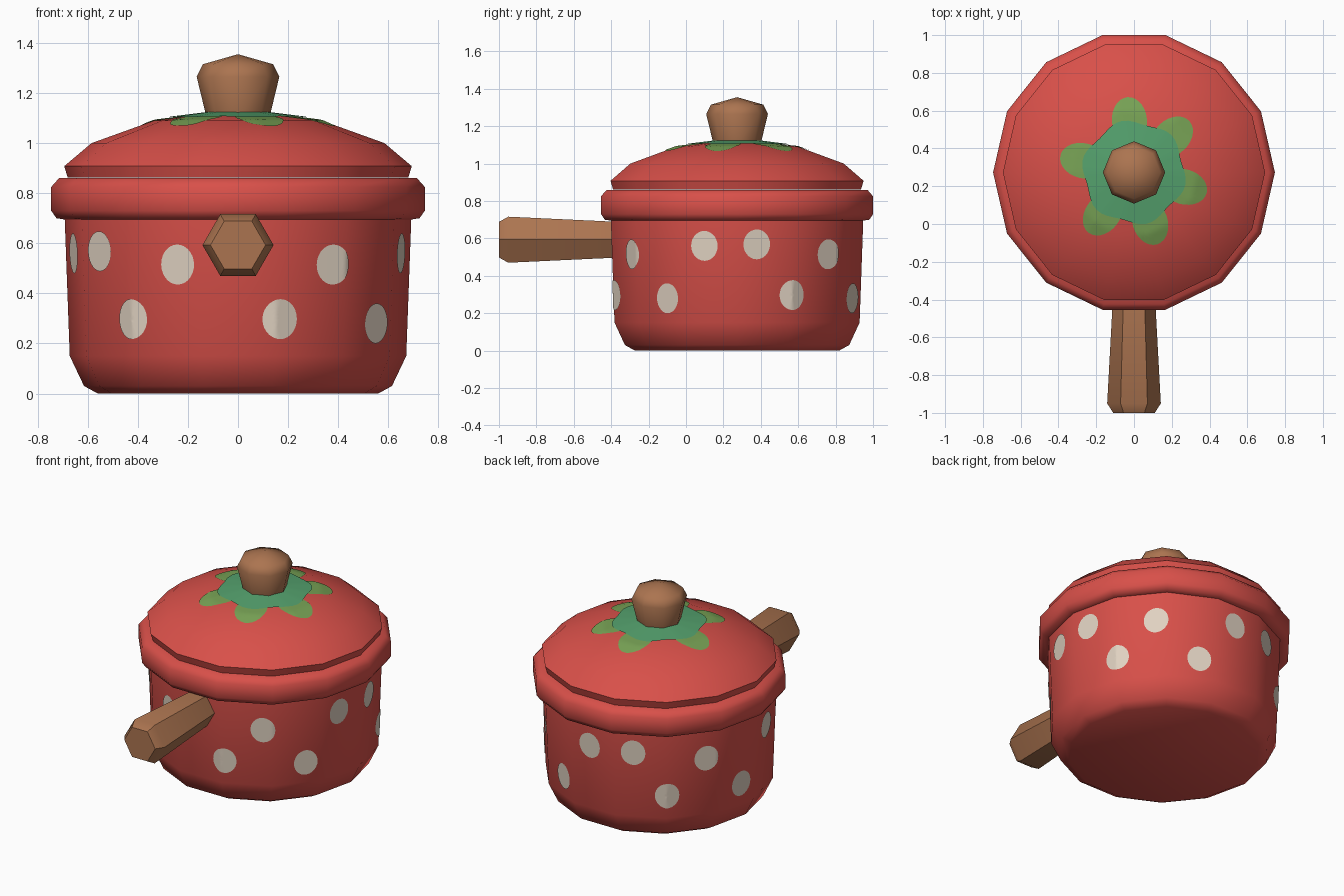
import bpy, bmesh, math
from mathutils import Vector
from mathutils.bvhtree import BVHTree

if "Cube" in bpy.data.objects:
    bpy.data.objects.remove(bpy.data.objects["Cube"])

CY = 0.273          # pot axis lies at x = 0, y = CY
SIDES = 14


def material(name, rgb):
    m = bpy.data.materials.new(name)
    m.diffuse_color = (*rgb, 1.0)
    m.use_nodes = True
    m.node_tree.nodes["Principled BSDF"].inputs["Base Color"].default_value = m.diffuse_color
    return m


RED = material("red enamel", (0.69, 0.08, 0.067))
CREAM = material("cream spots", (0.74, 0.64, 0.53))
WOOD = material("brown wood", (0.41, 0.175, 0.08))
TEAL = material("deep green", (0.09, 0.36, 0.155))
LEAF = material("leaf green", (0.185, 0.36, 0.09))


def finish(name, bm, mat, angle):
    me = bpy.data.meshes.new(name)
    bm.to_mesh(me)
    bm.free()
    me.materials.append(mat)
    ob = bpy.data.objects.new(name, me)
    bpy.context.collection.objects.link(ob)
    bpy.ops.object.select_all(action='DESELECT')
    ob.select_set(True)
    bpy.context.view_layer.objects.active = ob
    bpy.ops.object.shade_smooth_by_angle(angle=math.radians(angle))
    return ob


def lathe(name, profile, sides, mat, place, angle=50):
    """Spin (radius, height) points; place maps local x, y, h to the scene. Ends are capped."""
    bm = bmesh.new()
    rings = []
    for r, h in profile:
        if r == 0:
            rings.append([bm.verts.new(place(0, 0, h))] * sides)
        else:
            rings.append([bm.verts.new(place(r * math.cos(t), r * math.sin(t), h))
                          for t in (2 * math.pi * i / sides for i in range(sides))])
    for a, b in zip(rings, rings[1:]):
        for i in range(sides):
            j = (i + 1) % sides
            bm.faces.new(list(dict.fromkeys((a[i], a[j], b[j], b[i]))))
    for ring in (rings[0], rings[-1]):
        if ring[0] is not ring[1]:
            bm.faces.new(ring)
    bmesh.ops.recalc_face_normals(bm, faces=bm.faces)
    return finish(name, bm, mat, angle)


def upright(x, y, h):
    return Vector((x, y + CY, h))


def forward(x, y, h):
    return Vector((x, -h, y + 0.593))


# Pot body with its rounded rim
body = lathe("pot_body", [(0.56, 0), (0.615, 0.03), (0.672, 0.15), (0.692, 0.695),
                          (0.725, 0.70), (0.746, 0.73), (0.746, 0.825), (0.715, 0.86),
                          (0.62, 0.86)], SIDES, RED, upright)
# Domed lid
lid = lathe("lid", [(0.68, 0.862), (0.694, 0.908), (0.585, 1.0), (0.335, 1.09),
                    (0.11, 1.118), (0, 1.12)], SIDES, RED, upright)
# Wooden knob and handle
lathe("lid_knob", [(0.125, 1.10), (0.165, 1.265), (0.14, 1.315), (0, 1.355)],
      8, WOOD, upright)
lathe("handle", [(0.11, 0.36), (0.142, 0.95), (0.11, 1.0)], 6, WOOD, forward)


def tree(ob):
    bm = bmesh.new()
    bm.from_mesh(ob.data)
    t = BVHTree.FromBMesh(bm)
    bm.free()
    return t


def decal(bm, outline, project, rings=7, segs=28):
    """Thin painted patch: a disc of rings scaled from outline(t), laid on a surface."""
    centre = bm.verts.new(project(0, 0))
    prev = None
    for k in range(1, rings + 1):
        ring = []
        for i in range(segs):
            u, v = outline(2 * math.pi * i / segs)
            ring.append(bm.verts.new(project(u * k / rings, v * k / rings)))
        for i in range(segs):
            j = (i + 1) % segs
            bm.faces.new((prev[i], ring[i], ring[j], prev[j]) if prev
                         else (centre, ring[i], ring[j]))
        prev = ring


# Cream spots on the wall: height -> angles in degrees from the front
body_tree = tree(body)
SPOTS = {0.515: (34, 136, 239, 339), 0.56: (75, 178, 283), 0.568: (99, 202, 305),
         0.297: (14.5, 116, 219, 321), 0.28: (56, 158, 261)}
bm = bmesh.new()
for z, angles in SPOTS.items():
    for deg in angles:
        def on_wall(u, v):
            a = math.radians(deg) + u / 0.68
            out = Vector((math.sin(a), -math.cos(a), 0))
            hit = body_tree.ray_cast(Vector((0, CY, z + v)) + out * 2, -out)[0]
            return hit + out * 0.004
        decal(bm, lambda t: (0.073 * math.cos(t), 0.08 * math.sin(t)), on_wall)
finish("wall_spots", bm, CREAM, 50)

# Leafy crown painted on the lid
lid_tree = tree(lid)


def on_lid(x, y, lift):
    hit = lid_tree.ray_cast(Vector((x, y + CY, 3)), Vector((0, 0, -1)))[0]
    return hit + Vector((0, 0, lift))


bm = bmesh.new()
for deg in (95, 43, -16, -72, -127, 167):
    c, s = math.cos(math.radians(deg)), math.sin(math.radians(deg))
    decal(bm, lambda t: (0.125 * math.cos(t), 0.093 * math.sin(t)),
          lambda u, v: on_lid((0.275 + u) * c - v * s, (0.275 + u) * s + v * c, 0.004))
finish("crown_petals", bm, LEAF, 50)

bm = bmesh.new()


def crown_edge(t):
    r = 0.268 + 0.012 * math.cos(6 * (t - math.radians(45)))
    return r * math.cos(t), r * math.sin(t)


decal(bm, crown_edge, lambda u, v: on_lid(u, v, 0.008), 10, 56)
finish("crown_centre", bm, TEAL, 50)
